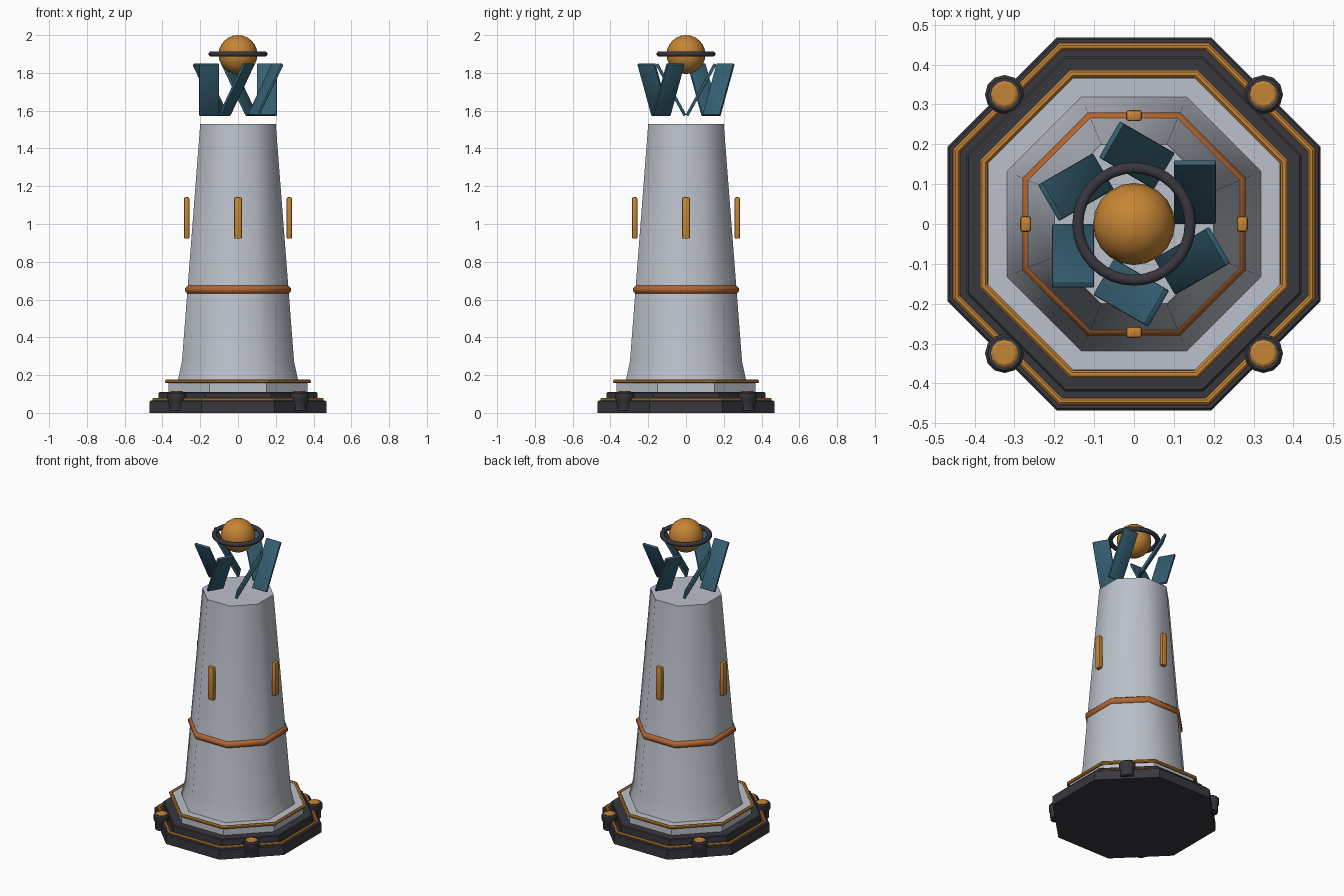
import bpy, bmesh, math
from mathutils import Matrix

if "Cube" in bpy.data.objects:
    bpy.data.objects.remove(bpy.data.objects["Cube"])


def material(name, rgb):
    m = bpy.data.materials.new(name)
    m.diffuse_color = (*rgb, 1)
    m.use_nodes = True
    m.node_tree.nodes["Principled BSDF"].inputs["Base Color"].default_value = m.diffuse_color
    return m


GREY = material("pale grey", (0.50, 0.53, 0.59))
DARK = material("charcoal", (0.040, 0.038, 0.047))
GOLD = material("amber", (0.56, 0.235, 0.035))
COPPER = material("copper", (0.45, 0.13, 0.03))
TEAL = material("dark teal", (0.035, 0.115, 0.165))
APO = math.cos(math.pi / 8)


def finish(name, bm, mat, angle=None):
    bmesh.ops.recalc_face_normals(bm, faces=bm.faces)
    me = bpy.data.meshes.new(name)
    bm.to_mesh(me)
    bm.free()
    me.materials.append(mat)
    ob = bpy.data.objects.new(name, me)
    bpy.context.collection.objects.link(ob)
    if angle:
        bpy.ops.object.select_all(action='DESELECT')
        ob.select_set(True)
        bpy.context.view_layer.objects.active = ob
        bpy.ops.object.shade_smooth_by_angle(angle=math.radians(angle))
    return ob


def lathe(name, profile, mat, n=8, loop=False, angle=None, at=(0, 0)):
    """Turn (radius, z) points into an n-sided solid; loop=True makes a ring.
    Octagons are given by their flat-to-centre distance."""
    bm = bmesh.new()
    k, phase = (1 / APO, math.pi / 8) if n == 8 else (1, 0)
    rows = [[bm.verts.new((at[0] + r * k * math.cos(phase + math.tau * i / n),
                           at[1] + r * k * math.sin(phase + math.tau * i / n), z))
             for i in range(n)] for r, z in profile]
    pairs = list(zip(rows, rows[1:])) + ([(rows[-1], rows[0])] if loop else [])
    for a, b in pairs:
        for i in range(n):
            j = (i + 1) % n
            bm.faces.new((a[i], a[j], b[j], b[i]))
    if not loop:
        bm.faces.new(rows[0])
        bm.faces.new(rows[-1])
    return finish(name, bm, mat, angle)


def ring(name, radius, tube, z, mat, n=8, angle=None):
    prof = [(radius + tube * math.cos(math.tau * (i + .5) / 8),
             z + tube * math.sin(math.tau * (i + .5) / 8)) for i in range(8)]
    return lathe(name, prof, mat, n, True, angle)


def box(name, size, matrix, mat, bevel):
    bm = bmesh.new()
    bmesh.ops.create_cube(bm, size=1, matrix=Matrix.Diagonal((*size, 1)))
    bmesh.ops.bevel(bm, geom=bm.edges[:], offset=bevel, segments=2,
                    profile=0.5, affect='EDGES')
    bm.transform(matrix)
    return finish(name, bm, mat, 35)


# stepped octagonal base with trims
lathe("base_plinth", [(0.468, 0), (0.468, 0.06), (0.463, 0.065)], DARK)
ring("base_trim", 0.445, 0.0095, 0.070, GOLD)
lathe("base_step", [(0.42, 0.06), (0.42, 0.105), (0.415, 0.11)], DARK)
lathe("tower_foot", [(0.367, 0.10), (0.367, 0.17)], GREY)
ring("foot_trim", 0.377, 0.0105, 0.167, GOLD)

# tapering tower and its band
lathe("tower", [(0.32, 0.165), (0.297, 0.27), (0.2, 1.53)], GREY, angle=50)
ring("tower_band", 0.258, 0.0235, 0.653, COPPER, angle=50)

# corner bolts with caps
for sx in (-1, 1):
    for sy in (-1, 1):
        p = (0.325 * sx, 0.325 * sy)
        lathe("corner_bolt", [(0.04, 0.012), (0.042, 0.06), (0.049, 0.07),
                              (0.049, 0.102), (0.042, 0.11)], DARK, 12, at=p, angle=35)
        lathe("bolt_cap", [(0.034, 0.10), (0.034, 0.112), (0.028, 0.116)], GOLD, 12, at=p)

# upright bars on the four sides
for i in range(4):
    m = Matrix.Rotation(i * math.pi / 2, 4, 'Z') @ Matrix.Translation((0.272, 0, 1.032))
    box("side_bar", (0.028, 0.04, 0.22), m, GOLD, 0.008)

# six leaning fins in a pinwheel
for i in range(6):
    m = (Matrix.Rotation(i * math.pi / 3, 4, 'Z') @ Matrix.Translation((0.153, 0.08, 1.711))
         @ Matrix.Rotation(-0.5, 4, 'X'))
    box("fin", (0.105, 0.016, 0.31), m, TEAL, 0.004)

# floating orb and its ring
bm = bmesh.new()
bmesh.ops.create_uvsphere(bm, u_segments=20, v_segments=12, radius=0.103,
                          matrix=Matrix.Translation((0, 0, 1.897)))
finish("orb", bm, GOLD, 60)
ring("orb_ring", 0.141, 0.015, 1.9, DARK, 32, 60)
